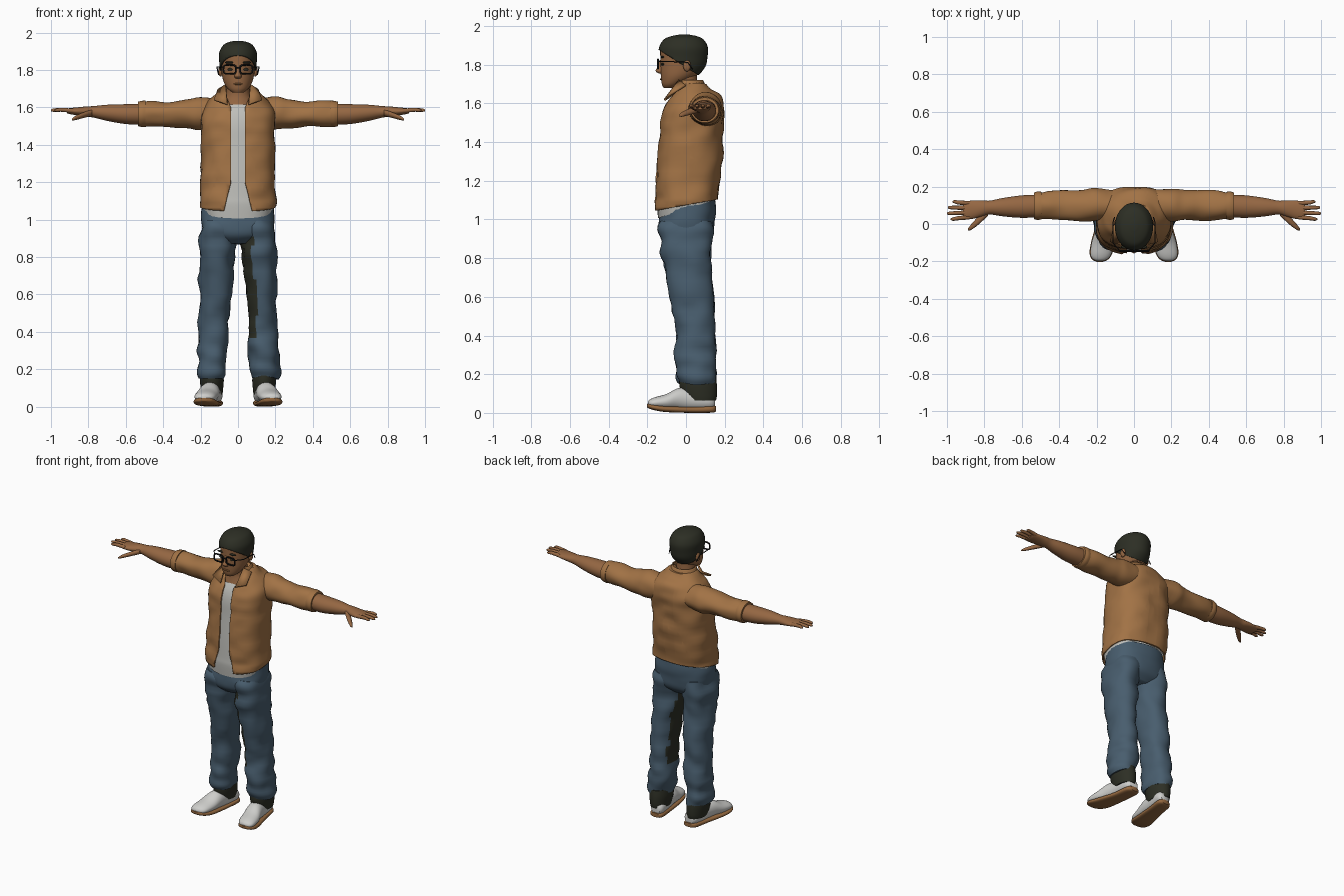
import bpy
import bmesh
from math import sin, cos, pi, copysign
from mathutils import Vector, noise

if "Cube" in bpy.data.objects:
    bpy.data.objects.remove(bpy.data.objects["Cube"])


def material(name, *rgb):
    mat = bpy.data.materials.new(name)
    mat.use_nodes = True
    mat.diffuse_color = (*rgb, 1)
    mat.node_tree.nodes["Principled BSDF"].inputs["Base Color"].default_value = (*rgb, 1)
    return mat


JACKET = material("tan jacket", .36, .17, .06)
SKIN = material("brown skin", .30, .135, .055)
DENIM = material("blue denim", .065, .11, .155)
DARK = material("dark olive", .026, .028, .018)
SHIRT = material("pale grey shirt", .52, .52, .49)
WHITE = material("white shoe", .62, .62, .60)
SOLE = material("brown sole", .30, .14, .05)
BLACK = material("black frame", .008, .008, .008)


def finish(name, bm, mat, angle=50):
    mesh = bpy.data.meshes.new(name)
    bm.to_mesh(mesh)
    bm.free()
    obj = bpy.data.objects.new(name, mesh)
    bpy.context.collection.objects.link(obj)
    mesh.materials.append(mat)
    bpy.ops.object.select_all(action='DESELECT')
    obj.select_set(True)
    bpy.context.view_layer.objects.active = obj
    bpy.ops.object.shade_smooth_by_angle(angle=angle * pi / 180)
    return obj


def smooth_keys(keys, steps):
    """Interpolate cross-sections with a Catmull-Rom spline."""
    padded = [keys[0], *keys, keys[-1]]
    result = []
    for a, b, c, d in zip(padded, padded[1:], padded[2:], padded[3:]):
        for i in range(steps):
            t = i / steps
            result.append([q + .5 * t * (r - p + t * (2*p - 5*q + 4*r - s + t * (3*(q - r) + s - p)))
                           for p, q, r, s in zip(a, b, c, d)])
    return result + [list(keys[-1])]


def loft(name, keys, mat, axis="z", side=1, power=1.0, grow=0.0, folds=0.0,
         cuts=(), keep=None, n=32, steps=5):
    """Skin ellipses (position, centre, centre, radius, radius) along an axis."""
    bm = bmesh.new()
    rings = []
    for pos, c1, c2, r1, r2 in smooth_keys(keys, steps):
        ring = []
        for k in range(n):
            a = 2 * pi * k / n
            u = c1 + (r1 + grow) * copysign(abs(cos(a)) ** power, cos(a))
            v = c2 + (r2 + grow) * copysign(abs(sin(a)) ** power, sin(a))
            co = Vector({"x": (pos, u, v), "y": (u, pos, v), "z": (u, v, pos)}[axis])
            co.x *= side
            ring.append(bm.verts.new(co))
        rings.append(ring)
    for low, high in zip(rings, rings[1:]):
        for k in range(n):
            j = (k + 1) % n
            bm.faces.new((low[k], low[j], high[j], high[k]))
    bm.faces.new(rings[0])
    bm.faces.new(rings[-1])
    bmesh.ops.recalc_face_normals(bm, faces=bm.faces)
    if folds:
        bm.normal_update()
        for v in bm.verts:
            p = v.co
            v.co = p + v.normal * folds * noise.noise(Vector((p.x * 9, p.y * 9, p.z * 14)))
    for co, no, clear in cuts:
        bmesh.ops.bisect_plane(bm, geom=bm.verts[:] + bm.edges[:] + bm.faces[:],
                               plane_co=co, plane_no=no, clear_inner=clear)
    if keep:
        gone = [f for f in bm.faces if not keep(f.calc_center_median())]
        bmesh.ops.delete(bm, geom=gone, context='FACES')
    return finish(name, bm, mat)


def thicken(obj, amount):
    mod = obj.modifiers.new("thickness", 'SOLIDIFY')
    mod.thickness = amount
    mod.offset = -1


def ball(name, centre, size, mat):
    bm = bmesh.new()
    bmesh.ops.create_uvsphere(bm, u_segments=16, v_segments=10, radius=1)
    bmesh.ops.scale(bm, vec=size, verts=bm.verts)
    bmesh.ops.translate(bm, vec=centre, verts=bm.verts)
    return finish(name, bm, mat)


def wire(name, points, radius, mat, closed=False):
    curve = bpy.data.curves.new(name, 'CURVE')
    curve.dimensions = '3D'
    curve.bevel_depth = radius
    curve.bevel_resolution = 1
    spline = curve.splines.new('POLY')
    spline.points.add(len(points) - 1)
    for point, co in zip(spline.points, points):
        point.co = (*co, 1)
    spline.use_cyclic_u = closed
    curve.materials.append(mat)
    obj = bpy.data.objects.new(name, curve)
    bpy.context.collection.objects.link(obj)
    bpy.ops.object.select_all(action='DESELECT')
    obj.select_set(True)
    bpy.context.view_layer.objects.active = obj
    bpy.ops.object.convert(target='MESH')


# Head, hair and neck
skull = [(1.68, 0, -.085, .03, .03), (1.7, 0, -.07, .055, .055), (1.74, 0, -.04, .078, .09),
         (1.79, 0, -.02, .088, .112), (1.84, 0, -.015, .092, .118),
         (1.89, 0, -.013, .093, .118), (1.93, 0, -.012, .073, .095)]
loft("head", skull + [(1.945, 0, -.01, .04, .05)], SKIN)
hair = loft("hair", skull + [(1.947, 0, -.01, .047, .06), (1.956, 0, -.01, .01, .015)], DARK,
            grow=.008, cuts=[((0, -.13, 1.87), (0, .64, 1), True)])
thicken(hair, .008)
loft("neck", [(1.57, 0, .01, .11, .095), (1.63, 0, .01, .085, .077),
              (1.68, 0, 0, .062, .062), (1.76, 0, -.01, .06, .065)], SKIN)
loft("nose", [(1.755, 0, -.13, .014, .012), (1.768, 0, -.135, .019, .022),
              (1.79, 0, -.132, .011, .015), (1.825, 0, -.128, .009, .008)], SKIN, n=16)
ball("mouth", (0, -.129, 1.725), (.026, .006, .005), SOLE)

# Glasses, eyes and ears
for s, word in ((1, "left"), (-1, "right")):
    ball(word + "_ear", (s * .093, .005, 1.795), (.012, .02, .03), SKIN)
    ball(word + "_eye", (s * .042, -.121, 1.803), (.015, .008, .007), DARK)
    ball(word + "_eyebrow", (s * .045, -.122, 1.84), (.026, .009, .006), DARK)
    rim = [(s * (.045 + .033 * copysign(abs(cos(a)) ** .5, cos(a))), -.145,
            1.803 + .024 * copysign(abs(sin(a)) ** .5, sin(a)))
           for a in (2 * pi * k / 20 for k in range(20))]
    wire(word + "_lens_rim", rim, .005, BLACK, True)
    wire(word + "_temple", [(s * .075, -.145, 1.817), (s * .113, -.1, 1.817),
                            (s * .112, .01, 1.812), (s * .104, .035, 1.775)], .003, BLACK)
wire("glasses_bridge", [(-.014, -.146, 1.812), (.014, -.146, 1.812)], .004, BLACK)

# Shirt and open jacket share one torso shape
torso = [(1.0, 0, 0, .19, .157), (1.08, 0, 0, .205, .163), (1.13, 0, .005, .203, .165),
         (1.25, 0, .015, .198, .168), (1.4, 0, .025, .198, .165), (1.5, 0, .03, .198, .163),
         (1.57, 0, .04, .195, .155), (1.63, 0, .05, .165, .13),
         (1.67, 0, .04, .12, .095), (1.7, 0, .03, .088, .078)]
loft("shirt", torso, SHIRT, power=.8, grow=-.013,
     cuts=[((0, -.15, 1.005), (0, -.32, 1), True), ((0, 0, 1.615), (0, 0, -1), True)])


def gap(z):
    return .038 + max(0, (z - 1.6) * .4, (1.2 - z) * .25)


opening = [((0, -.16, 1.045), (0, -.18, 1), True), ((0, .02, 0), (0, 1, 0), False)]
for s in (1, -1):
    opening += [((s * .038, 0, z), (s, 0, tilt), False)
                for z, tilt in ((1.6, 0), (1.6, -.4), (1.2, .25))]
jacket = loft("jacket", torso, JACKET, power=.8, folds=.012, cuts=opening, n=48,
              keep=lambda c: c.y > .02 or abs(c.x) > gap(c.z))
thicken(jacket, .009)

# Collar: a standing band and two pointed flaps
band = loft("collar_band", [(1.66, 0, .025, .105, .09), (1.69, 0, .022, .09, .08),
                            (1.725, 0, .018, .073, .068)], JACKET,
            cuts=[((0, -.02, 0), (0, 1, 0), True), ((0, 0, 1.665), (0, 0, 1), True),
                  ((0, 0, 1.72), (0, 0, -1), True)])
thicken(band, .006)
for s, word in ((1, "left"), (-1, "right")):
    bm = bmesh.new()
    corners = [(.064, -.03, 1.715), (.105, .0, 1.69), (.125, -.088, 1.635), (.055, -.108, 1.612)]
    bm.faces.new([bm.verts.new((s * x, y, z)) for x, y, z in corners][::s])
    thicken(finish(word + "_collar_flap", bm, JACKET), .012)

# Arms and hands
for s, word in ((1, "left"), (-1, "right")):
    loft(word + "_sleeve", [(.08, .1, 1.57, .07, .07), (.2, .103, 1.568, .088, .087),
                            (.27, .1, 1.566, .082, .075), (.36, .1, 1.562, .078, .069),
                            (.46, .1, 1.567, .076, .069), (.525, .098, 1.565, .07, .065)],
         JACKET, "x", s, folds=.012)
    loft(word + "_sleeve_cuff", [(.495, .098, 1.566, .074, .07), (.515, .098, 1.565, .076, .07),
                                 (.535, .097, 1.565, .071, .065)], JACKET, "x", s)
    loft(word + "_forearm_and_palm",
         [(.5, .097, 1.563, .06, .056), (.6, .093, 1.564, .06, .053), (.7, .09, 1.571, .049, .043),
          (.77, .088, 1.576, .037, .031), (.81, .084, 1.578, .042, .027),
          (.86, .077, 1.579, .049, .021), (.9, .073, 1.58, .047, .016),
          (.915, .072, 1.58, .041, .011)], SKIN, "x", s)
    for i, (finger, tip) in enumerate((("index", .98), ("middle", 1), ("ring", .995), ("little", .97))):
        base, end = .036 + i * .025, .026 + i * .031
        loft(word + "_" + finger + "_finger",
             [(.88, base, 1.581, .012, .012), (.94, (base + end) / 2, 1.587, .011, .011),
              (tip - .012, end, 1.585, .009, .009), (tip, end, 1.584, .004, .004)],
             SKIN, "x", s, n=10, steps=3)
    loft(word + "_thumb", [(.78, .065, 1.572, .02, .017), (.83, .02, 1.557, .022, .015),
                           (.87, -.016, 1.543, .015, .011), (.888, -.03, 1.534, .005, .005)],
         SKIN, "x", s, n=12)

# Jeans
loft("jeans_seat", [(.87, 0, 0, .12, .09), (.91, 0, 0, .18, .135), (.97, 0, .002, .196, .145),
                    (1.03, 0, .008, .195, .143), (1.1, 0, .01, .185, .14)],
     DENIM, power=.85, folds=.008)
for s, word in ((1, "left"), (-1, "right")):
    leg = loft(word + "_jeans_leg",
               [(.155, .142, .058, .066, .096), (.21, .142, .053, .077, .105),
                (.3, .138, .051, .081, .104), (.42, .13, .048, .078, .1),
                (.6, .122, .03, .083, .11), (.8, .113, .003, .094, .124),
                (.93, .105, 0, .098, .138), (.99, .1, .005, .09, .13)],
               DENIM, side=s, power=.9, folds=.02)
    if s > 0:
        # Dark patch down the inside of the leg
        leg.data.materials.append(DARK)
        for face in leg.data.polygons:
            if .36 < face.center.z < .9 and face.normal.x < -.4 and face.normal.y < .4:
                face.material_index = 1
    loft(word + "_trouser_cuff", [(.065, .138, .075, .055, .08), (.09, .139, .07, .059, .09),
                                  (.14, .14, .063, .064, .097), (.185, .142, .06, .062, .094)],
         DARK, side=s)
    # Shoes, toes turned out
    loft(word + "_shoe",
         [(.15, .127, .055, .03, .03), (.12, .13, .062, .048, .048), (.02, .143, .07, .05, .058),
          (-.04, .153, .072, .055, .056), (-.1, .167, .058, .06, .04),
          (-.16, .177, .052, .056, .029), (-.187, .181, .049, .04, .02),
          (-.197, .183, .047, .016, .01)], WHITE, "y", s)
    loft(word + "_shoe_sole",
         [(.156, .126, .021, .028, .014), (.13, .129, .019, .048, .018), (.03, .143, .016, .052, .016),
          (-.1, .167, .02, .063, .016), (-.16, .177, .028, .06, .015),
          (-.19, .181, .035, .042, .013), (-.202, .183, .038, .016, .008)],
         SOLE, "y", s, power=.7)
